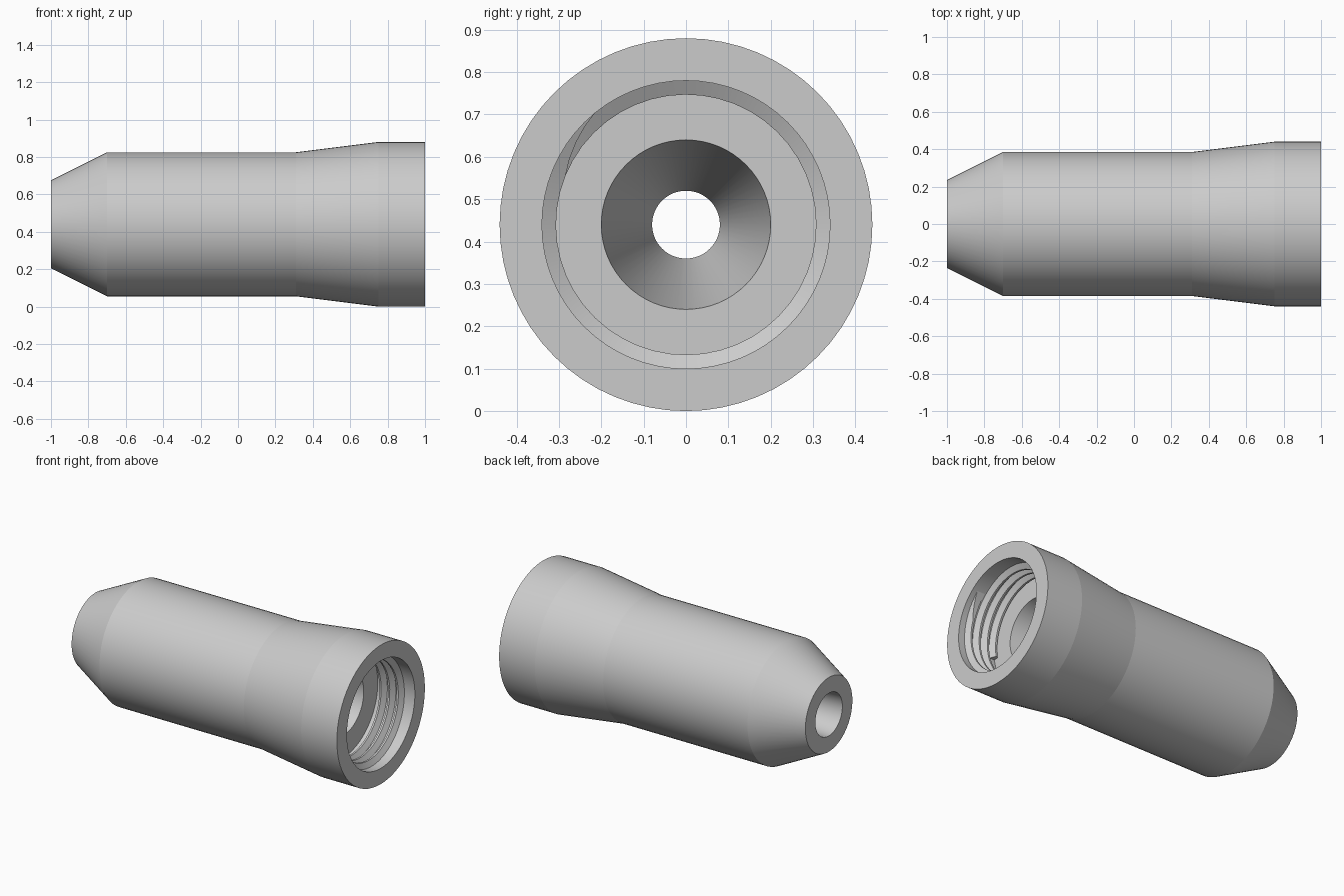
import bpy, bmesh, math

if "Cube" in bpy.data.objects:
    bpy.data.objects.remove(bpy.data.objects["Cube"])

AXIS_Z = 0.44   # height of the centre line


def ring_point(x, r, a):
    return (x, r * math.cos(a), AXIS_Z + r * math.sin(a))


def make_object(name, bm, angle):
    bmesh.ops.recalc_face_normals(bm, faces=bm.faces[:])
    mesh = bpy.data.meshes.new(name)
    bm.to_mesh(mesh)
    bm.free()
    obj = bpy.data.objects.new(name, mesh)
    bpy.context.collection.objects.link(obj)
    bpy.ops.object.select_all(action='DESELECT')
    obj.select_set(True)
    bpy.context.view_layer.objects.active = obj
    bpy.ops.object.shade_smooth_by_angle(angle=math.radians(angle))
    return obj


def lathe(name, profile, segments, angle):
    """Turn a closed (x, radius) profile around the long axis."""
    bm = bmesh.new()
    rings = [[bm.verts.new(ring_point(x, r, 2 * math.pi * i / segments))
              for x, r in profile] for i in range(segments)]
    n = len(profile)
    for i in range(segments):
        a, b = rings[i], rings[(i + 1) % segments]
        for j in range(n):
            k = (j + 1) % n
            bm.faces.new((a[j], a[k], b[k], b[j]))
    return make_object(name, bm, angle)


def thread(name, x_start, x_end, pitch, root, crest, start_angle, per_turn):
    """Sweep a trapezoid ridge along a helix, fading in at its start."""
    bm = bmesh.new()
    steps = round((x_start - x_end) / pitch * per_turn)
    fade = per_turn / 12
    sections = []
    for i in range(steps + 1):
        a = start_angle + 2 * math.pi * i / per_turn
        x = x_start - pitch * i / per_turn
        grow = min(1.0, i / fade)
        top = root + 0.002 - (root + 0.002 - crest) * grow
        half = pitch * 0.46
        tip = half + (0.006 - half) * grow
        section = ((x + half, root + 0.004), (x + tip, top),
                   (x - tip, top), (x - half, root + 0.004))
        sections.append([bm.verts.new(ring_point(px, pr, a)) for px, pr in section])
    for a, b in zip(sections, sections[1:]):
        for j in range(4):
            k = (j + 1) % 4
            bm.faces.new((a[j], a[k], b[k], b[j]))
    bm.faces.new(sections[0])
    bm.faces.new(sections[-1][::-1])
    return make_object(name, bm, 25)


# Nozzle body: outer shell, threaded socket, converging then widening bore
lathe("nozzle_body", [
    (-1.0, 0.235), (-0.7, 0.385), (0.31, 0.385), (0.75, 0.44), (1.0, 0.44),
    (1.0, 0.34), (0.74, 0.34), (0.74, 0.20), (0.10, 0.08), (-0.10, 0.08),
    (-1.0, 0.135)], 64, 6.5)

# Internal screw thread in the socket
thread("socket_thread", 0.94, 0.75, 0.06, 0.34, 0.307, math.radians(128), 48)
